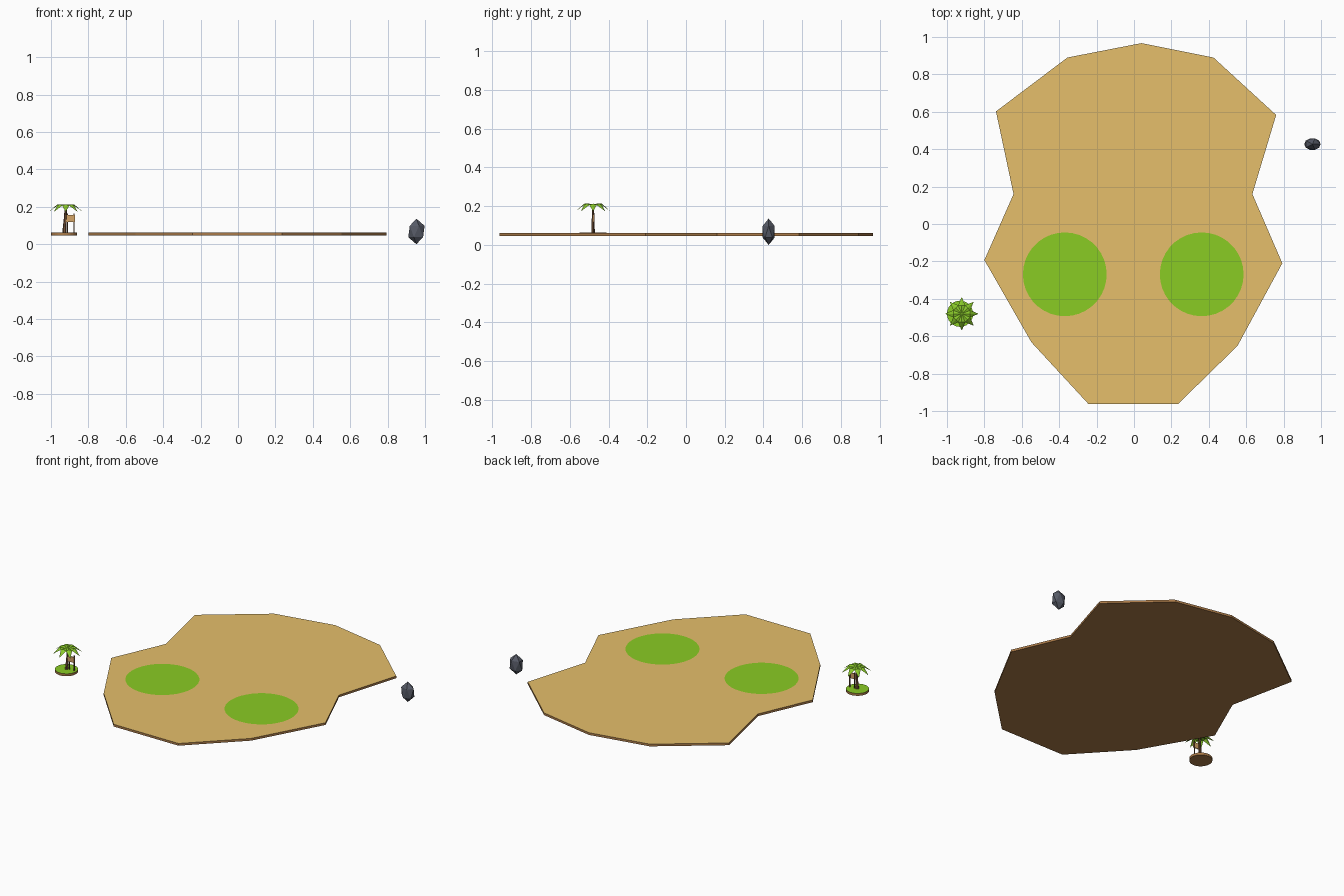
import bpy, bmesh, math
from mathutils import Vector, Matrix

cube = bpy.data.objects.get("Cube")
if cube:
    bpy.data.objects.remove(cube, do_unlink=True)


def material(name, r, g, b):
    """Flat material from 0-255 sRGB values."""
    lin = [((c / 255 + 0.055) / 1.055) ** 2.4 for c in (r, g, b)] + [1.0]
    m = bpy.data.materials.new(name)
    m.use_nodes = True
    m.diffuse_color = lin
    bsdf = next(n for n in m.node_tree.nodes if n.type == 'BSDF_PRINCIPLED')
    bsdf.inputs["Base Color"].default_value = lin
    return m


SAND = material("sand", 230, 191, 107)
EARTH = material("brown_earth", 170, 122, 72)
GRASS = material("grass_green", 138, 204, 35)
LEAF = material("leaf_green", 138, 202, 42)
BARK = material("bark_brown", 116, 82, 56)
PLANK = material("plank_tan", 214, 166, 104)
STONE = material("dark_stone", 86, 90, 102)


def finish(bm, name, *mats):
    bm.normal_update()
    mesh = bpy.data.meshes.new(name)
    bm.to_mesh(mesh)
    bm.free()
    for m in mats:
        mesh.materials.append(m)
    ob = bpy.data.objects.new(name, mesh)
    bpy.context.collection.objects.link(ob)
    return ob


def slab(name, outline, z0, z1, mats, patches=()):
    """Extruded outline: sides and base, top, and patches cut into the top."""
    bm = bmesh.new()

    def loop(points, z):
        vs = [bm.verts.new((x, y, z)) for x, y in points]
        return vs, [bm.edges.new((vs[i - 1], vs[i])) for i in range(len(vs))]

    low, _ = loop(outline, z0)
    high, rim = loop(outline, z1)
    bm.faces.new(low)
    for i in range(len(low)):
        bm.faces.new((low[i - 1], low[i], high[i], high[i - 1]))
    holes = [loop(p, z1) for p in patches]
    for _, edges in holes:
        rim = rim + edges
    if holes:
        fill = bmesh.ops.triangle_fill(bm, use_beauty=True, use_dissolve=False,
                                       edges=rim, normal=(0, 0, 1))
        tops = [g for g in fill["geom"] if isinstance(g, bmesh.types.BMFace)]
    else:
        tops = [bm.faces.new(high)]
    for f in tops:
        f.material_index = 1
    for vs, _ in holes:
        bm.faces.new(vs).material_index = 2
    bmesh.ops.recalc_face_normals(bm, faces=bm.faces)
    return finish(bm, name, *mats)


def circle(cx, cy, r, n):
    return [(cx + r * math.cos(i * math.tau / n), cy + r * math.sin(i * math.tau / n))
            for i in range(n)]


def box(name, centre, size, mat):
    bm = bmesh.new()
    bmesh.ops.create_cube(bm, size=1,
                          matrix=Matrix.Translation(centre) @ Matrix.Diagonal((*size, 1)))
    return finish(bm, name, mat)


# Large sandy island with two grass patches set into its top
shore = [(0.04, 0.967), (0.425, 0.89), (0.76, 0.583), (0.633, 0.16), (0.793, -0.21),
         (0.553, -0.652), (0.235, -0.963), (-0.243, -0.963), (-0.548, -0.633),
         (-0.80, -0.193), (-0.644, 0.16), (-0.738, 0.602), (-0.356, 0.89)]
slab("sand_island", shore, 0.047, 0.062, (EARTH, SAND, GRASS),
     [circle(x, -0.269, 0.224, 36) for x in (0.362, -0.37)])

# Small grassy islet
PX, PY = -0.925, -0.48
slab("grass_islet", circle(-0.93, PY, 0.07, 24), 0.047, 0.063, (EARTH, GRASS))

# Palm trunk: stacked, slightly leaning rings
bm = bmesh.new()
rings = []
for z, dx, r in ((0.06, -0.004, 0.011), (0.13, 0.001, 0.008), (0.205, 0.005, 0.006)):
    rings.append([bm.verts.new((x, y, z)) for x, y in circle(PX + dx, PY, r, 6)])
for a, b in zip(rings, rings[1:]):
    for i in range(6):
        j = (i + 1) % 6
        bm.faces.new((a[i], a[j], b[j], b[i]))
bm.faces.new(rings[-1])
finish(bm, "palm_trunk", BARK)

# Palm crown: folded, drooping leaves
bm = bmesh.new()
crown = Vector((PX + 0.004, PY, 0))
for i in range(8):
    turn = Matrix.Rotation(i * math.tau / 8, 4, 'Z')
    rows = []
    for d, z, w in ((0, 0.212, 0.003), (0.045, 0.213, 0.019), (0.088, 0.175, 0.001)):
        rows.append([bm.verts.new(crown + turn @ Vector((d, s * w, z - abs(s) * w * 0.35)))
                     for s in (-1, 0, 1)])
    for a, b in zip(rows, rows[1:]):
        for k in (0, 1):
            bm.faces.new((a[k], b[k], b[k + 1], a[k + 1]))
finish(bm, "palm_leaves", LEAF)

# Wooden sign beside the palm
for side, x in (("left", -0.877), ("right", -0.911)):
    box("sign_post_" + side, (x, PY + 0.005, 0.112), (0.005, 0.006, 0.106), BARK)
box("sign_board", (-0.896, PY - 0.001, 0.138), (0.05, 0.006, 0.037), PLANK)

# Faceted standing rock
bm = bmesh.new()
bmesh.ops.create_icosphere(bm, subdivisions=1, radius=1,
                           matrix=Matrix.Translation((0.954, 0.427, 0.068))
                           @ Matrix.Diagonal((0.049, 0.036, 0.068, 1)))
finish(bm, "rock", STONE)
